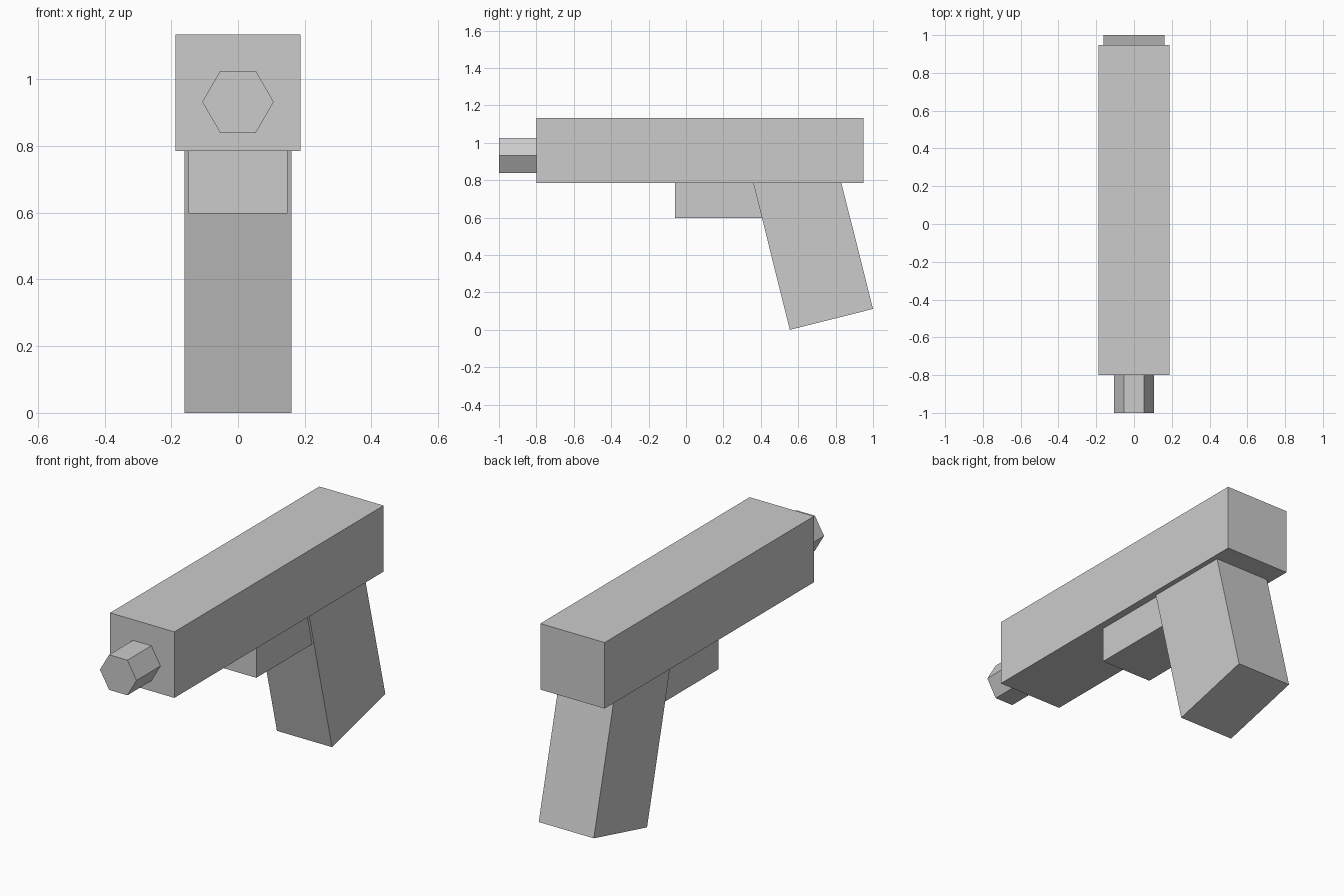
import bpy, bmesh, math
from mathutils import Matrix

cube = bpy.data.objects.get("Cube")
if cube:
    bpy.data.objects.remove(cube, do_unlink=True)

# Plain grey used for every part
grey = bpy.data.materials.new("plain grey")
grey.use_nodes = True
colour = (0.6, 0.6, 0.6, 1)
grey.diffuse_color = colour
grey.node_tree.nodes["Principled BSDF"].inputs["Base Color"].default_value = colour


def finish(name, bm):
    bmesh.ops.recalc_face_normals(bm, faces=bm.faces)
    mesh = bpy.data.meshes.new(name)
    bm.to_mesh(mesh)
    bm.free()
    mesh.materials.append(grey)
    obj = bpy.data.objects.new(name, mesh)
    bpy.context.collection.objects.link(obj)
    return obj


def side_profile(name, width, points):
    """Extrude a (y, z) outline evenly across x."""
    bm = bmesh.new()
    face = bm.faces.new([bm.verts.new((-width / 2, y, z)) for y, z in points])
    new = bmesh.ops.extrude_face_region(bm, geom=[face])["geom"]
    verts = [v for v in new if isinstance(v, bmesh.types.BMVert)]
    bmesh.ops.translate(bm, verts=verts, vec=(width, 0, 0))
    return finish(name, bm)


def block(name, width, y0, y1, z0, z1):
    return side_profile(name, width, [(y0, z0), (y1, z0), (y1, z1), (y0, z1)])


# Main body and the block under it
block("body", 0.376, -0.8, 0.948, 0.785, 1.134)
block("trigger_block", 0.298, -0.06, 0.5, 0.598, 0.8)

# Raked grip, its top buried in the body
side_profile("grip", 0.322, [(0.555, 0.0), (1.0, 0.112), (0.812, 0.86), (0.341, 0.86)])

# Six-sided muzzle
bm = bmesh.new()
bmesh.ops.create_cone(bm, cap_ends=True, segments=6, radius1=0.107, radius2=0.107, depth=0.25)
turn = Matrix.Rotation(math.radians(90), 4, "X") @ Matrix.Rotation(math.radians(30), 4, "Z")
bmesh.ops.transform(bm, matrix=turn, verts=bm.verts)
bmesh.ops.translate(bm, verts=bm.verts, vec=(0, -0.875, 0.932))
finish("muzzle", bm)
